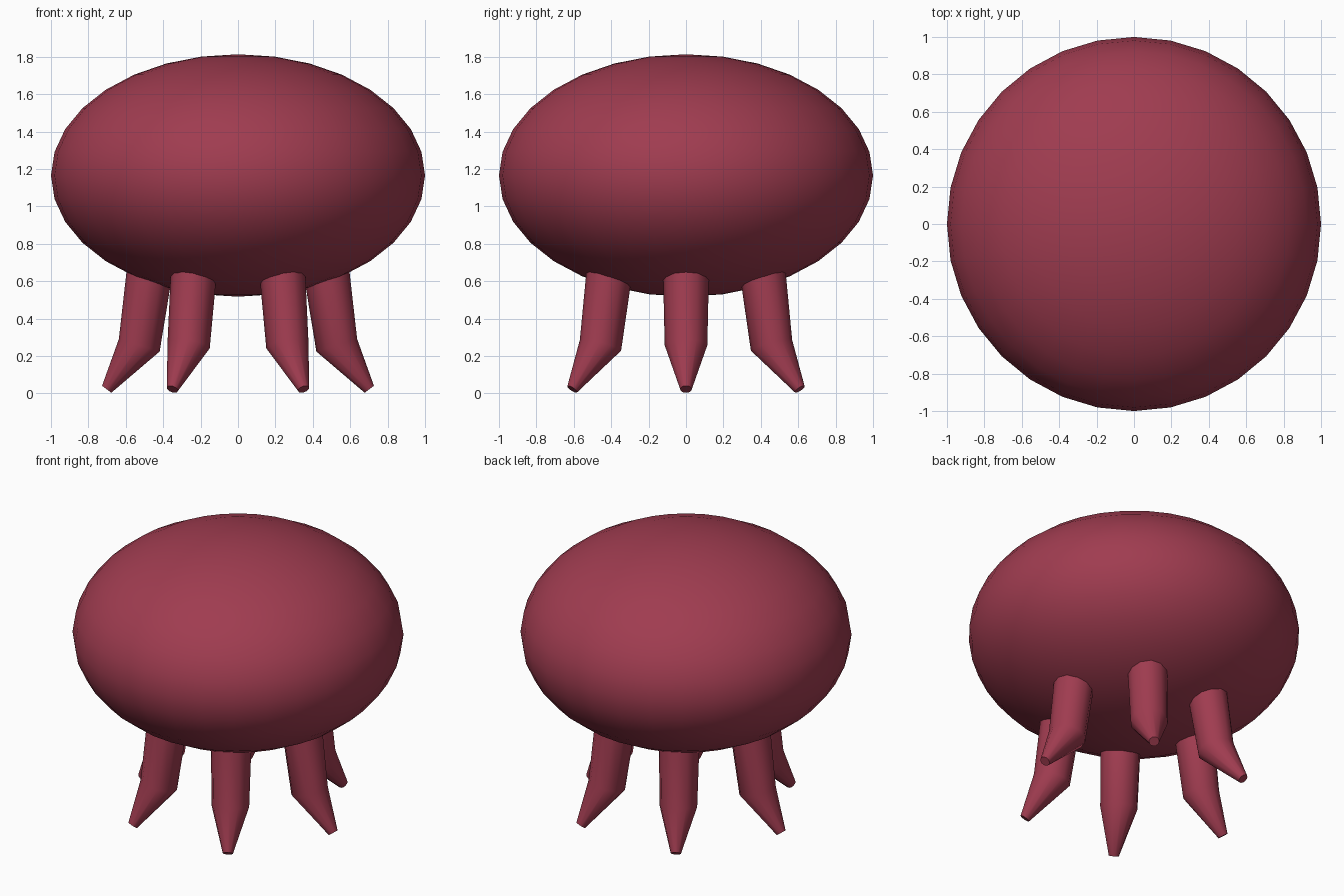
import bpy, bmesh
from math import sin, cos, tau, radians
from mathutils import Vector, Matrix

if "Cube" in bpy.data.objects:
    bpy.data.objects.remove(bpy.data.objects["Cube"])

skin = bpy.data.materials.new("dark_red")
skin.diffuse_color = (0.35, 0.045, 0.08, 1)
skin.use_nodes = True
skin.node_tree.nodes["Principled BSDF"].inputs["Base Color"].default_value = skin.diffuse_color


def add_object(name, bm):
    bmesh.ops.recalc_face_normals(bm, faces=bm.faces)
    mesh = bpy.data.meshes.new(name)
    bm.to_mesh(mesh)
    bm.free()
    mesh.materials.append(skin)
    ob = bpy.data.objects.new(name, mesh)
    bpy.context.collection.objects.link(ob)
    bpy.ops.object.select_all(action='DESELECT')
    ob.select_set(True)
    bpy.context.view_layer.objects.active = ob
    bpy.ops.object.shade_smooth_by_angle(angle=radians(40))
    return ob


# Body: flattened sphere
bm = bmesh.new()
bmesh.ops.create_uvsphere(bm, u_segments=32, v_segments=16, radius=1)
bmesh.ops.scale(bm, vec=(1, 1, 0.648), verts=bm.verts)
bmesh.ops.translate(bm, vec=(0, 0, 1.165), verts=bm.verts)
add_object("body", bm)

# Leg rings: distance out, height, radius, outward tilt in degrees
RINGS = [(0.459, 0.75, 0.125, 8), (0.528, 0.257, 0.114, 17), (0.702, 0.022, 0.031, 37)]
SIDES = 12


def leg(name, angle):
    bm = bmesh.new()
    turn = Matrix.Rotation(angle, 3, 'Z')
    loops = []
    for r, z, rad, tilt in RINGS:
        u = Vector((cos(radians(tilt)), 0, sin(radians(tilt))))
        v = Vector((0, 1, 0))
        loops.append([bm.verts.new(turn @ (Vector((r, 0, z))
                      + rad * (u * cos(tau * i / SIDES) + v * sin(tau * i / SIDES))))
                      for i in range(SIDES)])
    for a, b in zip(loops, loops[1:]):
        for i in range(SIDES):
            j = (i + 1) % SIDES
            bm.faces.new((a[i], a[j], b[j], b[i]))
    bm.faces.new(loops[0])
    bm.faces.new(loops[-1])
    add_object(name, bm)


# Six legs around the underside
for k in range(6):
    leg(f"leg_{k + 1}", tau * k / 6)
